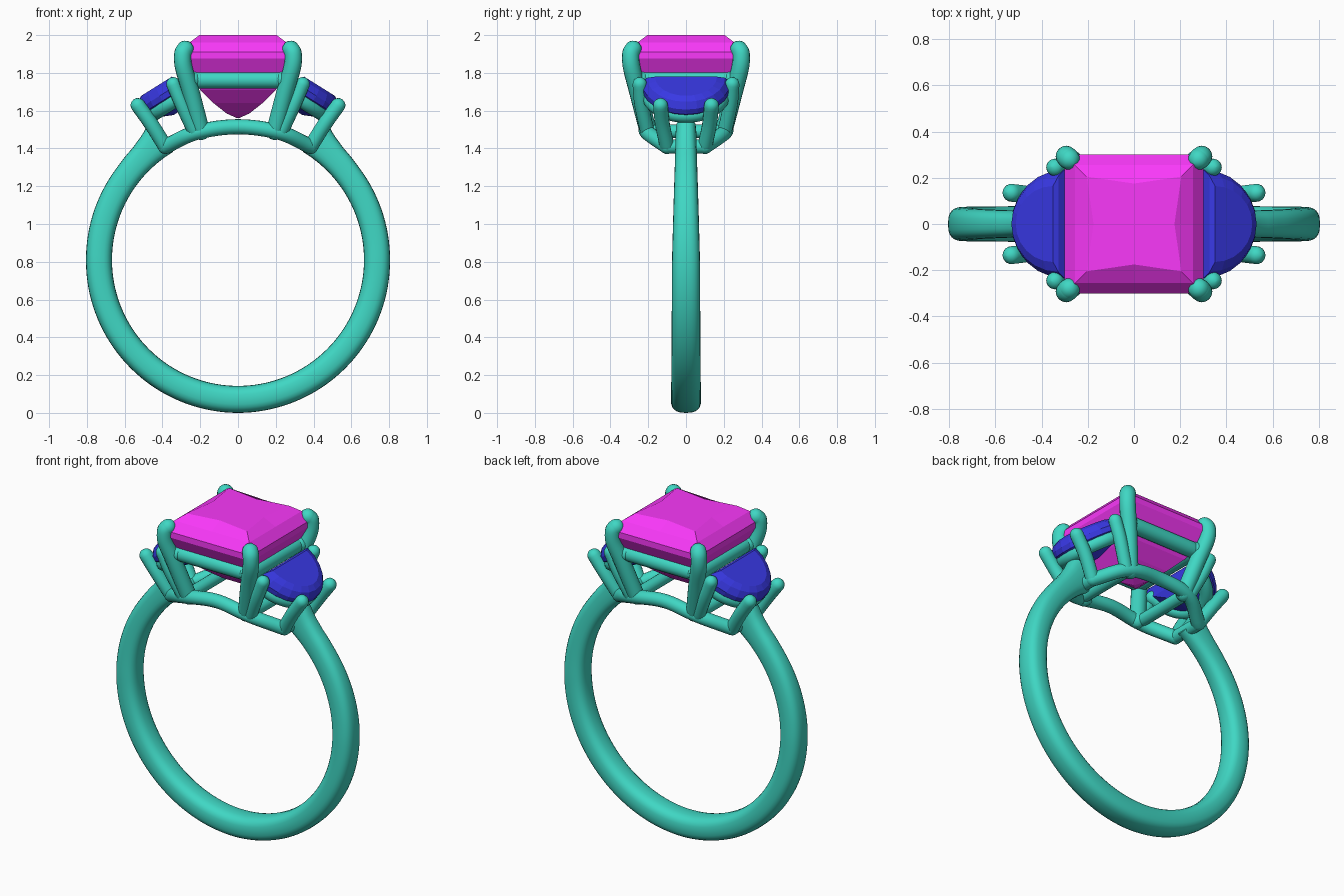
import bpy, bmesh, math
from mathutils import Vector, Matrix

if "Cube" in bpy.data.objects:
    bpy.data.objects.remove(bpy.data.objects["Cube"])


def material(name, rgb):
    m = bpy.data.materials.new(name)
    m.diffuse_color = (*rgb, 1)
    m.use_nodes = True
    m.node_tree.nodes["Principled BSDF"].inputs["Base Color"].default_value = m.diffuse_color
    return m


METAL = material("teal_metal", (0.05, 0.68, 0.55))
PINK = material("pink_gem", (0.95, 0.04, 0.95))
BLUE = material("blue_gem", (0.04, 0.04, 0.78))


def loft(name, rings, mat, smooth=True, mirror=(False, False)):
    """Skin a list of equal-length rings and cap both ends."""
    bm = bmesh.new()
    vs = [[bm.verts.new(p) for p in r] for r in rings]
    n = len(rings[0])
    for a, b in zip(vs, vs[1:]):
        for i in range(n):
            j = (i + 1) % n
            bm.faces.new((a[i], a[j], b[j], b[i]))
    bm.faces.new(vs[0][::-1])
    bm.faces.new(vs[-1])
    bmesh.ops.remove_doubles(bm, verts=bm.verts, dist=1e-5)
    bmesh.ops.recalc_face_normals(bm, faces=bm.faces)
    me = bpy.data.meshes.new(name)
    bm.to_mesh(me)
    bm.free()
    me.materials.append(mat)
    ob = bpy.data.objects.new(name, me)
    bpy.context.collection.objects.link(ob)
    if any(mirror):
        md = ob.modifiers.new("mirror", "MIRROR")
        md.use_axis = (*mirror, False)
        md.use_mirror_merge = False
    if smooth:
        bpy.ops.object.select_all(action="DESELECT")
        ob.select_set(True)
        bpy.context.view_layer.objects.active = ob
        bpy.ops.object.shade_smooth_by_angle(angle=math.radians(40))
    return ob


def tube(name, pts, r, mirror, steps=6, sides=16):
    """Round bar with domed ends along a smooth path."""
    p = [Vector(q) for q in pts]
    p = [2 * p[0] - p[1]] + p + [2 * p[-1] - p[-2]]
    path = []
    for i in range(1, len(p) - 2):
        a, b, c, d = p[i - 1:i + 3]
        for k in range(steps):
            t = k / steps
            path.append(0.5 * (2 * b + (c - a) * t + (2 * a - 5 * b + 4 * c - d) * t * t
                               + (3 * b - a - 3 * c + d) * t ** 3))
    path.append(p[-2])
    t0 = (path[0] - path[1]).normalized()
    t1 = (path[-1] - path[-2]).normalized()
    caps = [math.radians(a) for a in (88, 65, 40, 20)]
    stations = [(path[0] + t0 * r * math.sin(a), r * math.cos(a)) for a in caps]
    stations += [(q, r) for q in path]
    stations += [(path[-1] + t1 * r * math.sin(a), r * math.cos(a)) for a in caps[::-1]]
    rings, prev = [], -t0
    u = prev.orthogonal().normalized()
    for i, (q, rad) in enumerate(stations):
        lo, hi = stations[max(i - 1, 0)][0], stations[min(i + 1, len(stations) - 1)][0]
        tan = (hi - lo).normalized()
        u = prev.rotation_difference(tan) @ u
        prev = tan
        v = tan.cross(u)
        rings.append([q + rad * (u * math.cos(w) + v * math.sin(w))
                      for w in (2 * math.pi * k / sides for k in range(sides))])
    return loft(name, rings, METAL, mirror=mirror)


def interp(x, table):
    for (a, va), (b, vb) in zip(table, table[1:]):
        if x <= b:
            t = (x - a) / (b - a)
            return va + (vb - va) * t
    return table[-1][1]


# Shank: open band, flaring outwards and narrowing at the shoulders
ZC, RI = 0.81, 0.667
OUTER = [(0, 0.81), (90, 0.805), (128, 0.806), (137, 0.814), (143, 0.835), (149, 0.885)]
HALF_W = [(0, 0.08), (90, 0.074), (130, 0.06), (149, 0.055)]
rings = []
for i in range(-60, 61):
    deg = 149 * i / 60
    ro, w = interp(abs(deg), OUTER), interp(abs(deg), HALF_W)
    a = math.radians(deg)
    ring = []
    for k in range(24):
        th = 2 * math.pi * k / 24
        c, s = math.cos(th), math.sin(th)
        sq = lambda v: math.copysign(abs(v) ** 0.75, v)
        rad = (ro + RI) / 2 + (ro - RI) / 2 * sq(c)
        ring.append((rad * math.sin(a), w * sq(s), ZC - rad * math.cos(a)))
    rings.append(ring)
loft("shank", rings, METAL)

# Centre setting: four claws, square gallery rail, base rails
XY, X, Y = (True, True), (True, False), (False, True)
tube("centre_claw", [(0.195, 0.2, 1.49), (0.25, 0.255, 1.7), (0.288, 0.288, 1.83),
                     (0.292, 0.292, 1.9), (0.28, 0.28, 1.925)], 0.046, XY)
tube("gallery_rail_front_back", [(-0.25, 0.24, 1.763), (0.25, 0.24, 1.763)], 0.046, Y)
tube("gallery_rail_sides", [(0.24, -0.25, 1.763), (0.24, 0.25, 1.763)], 0.046, X)
tube("base_arch", [(-0.385, 0.1, 1.41), (-0.22, 0.205, 1.485), (0, 0.205, 1.515),
                   (0.22, 0.205, 1.485), (0.385, 0.1, 1.41)], 0.04, Y)
tube("base_cross_bar", [(0.21, -0.2, 1.49), (0.21, 0.2, 1.49)], 0.036, X)
tube("shoulder_cross_bar", [(0.385, -0.1, 1.41), (0.385, 0.1, 1.41)], 0.038, X)

# Side settings
tube("side_inner_claw", [(0.23, 0.205, 1.49), (0.295, 0.235, 1.63), (0.342, 0.245, 1.74)], 0.038, XY)
tube("side_outer_claw", [(0.385, 0.1, 1.41), (0.46, 0.125, 1.53), (0.53, 0.135, 1.628)], 0.039, XY)
tilt = Matrix.Translation((0.30, 0, 1.75)) @ Matrix.Rotation(math.radians(32), 4, "Y")
arc = [math.radians(a) for a in range(-80, 81, 20)]
tube("side_gallery_rail", [tilt @ Vector((0.23 * math.cos(a), 0.2 * math.sin(a), -0.062))
                           for a in arc], 0.04, X)

# Centre gem: square rings of (half size, z, bow of the edge middles)
levels = [(0.004, 1.56, 0), (0.06, 1.585, 0), (0.13, 1.64, 0), (0.2, 1.71, 0), (0.26, 1.80, 0),
          (0.3, 1.875, 0), (0.3, 1.91, 0), (0.255, 1.962, 0), (0.205, 2.0, 0.03)]
rings = []
for h, z, bow in levels:
    m = h - bow
    rings.append([(h, -h, z), (m, 0, z), (h, h, z), (0, m, z),
                  (-h, h, z), (-m, 0, z), (-h, -h, z), (0, -m, z)])
loft("centre_gem", rings, PINK, smooth=False)

# Half-moon side gems: outline scaled about a keel point, then tilted outwards
outline = [(0.272 * math.cos(a), 0.235 * math.sin(a))
           for a in (math.radians(-90 + 15 * k) for k in range(13))]
rings = []
for s, z in [(0.2, -0.125), (0.7, -0.085), (1, -0.03), (1, 0), (0.88, 0.035), (0.7, 0.052)]:
    rings.append([tilt @ Vector((0.09 + (x - 0.09) * s, y * s, z)) for x, y in outline])
loft("side_gem", rings, BLUE, smooth=False, mirror=X)
